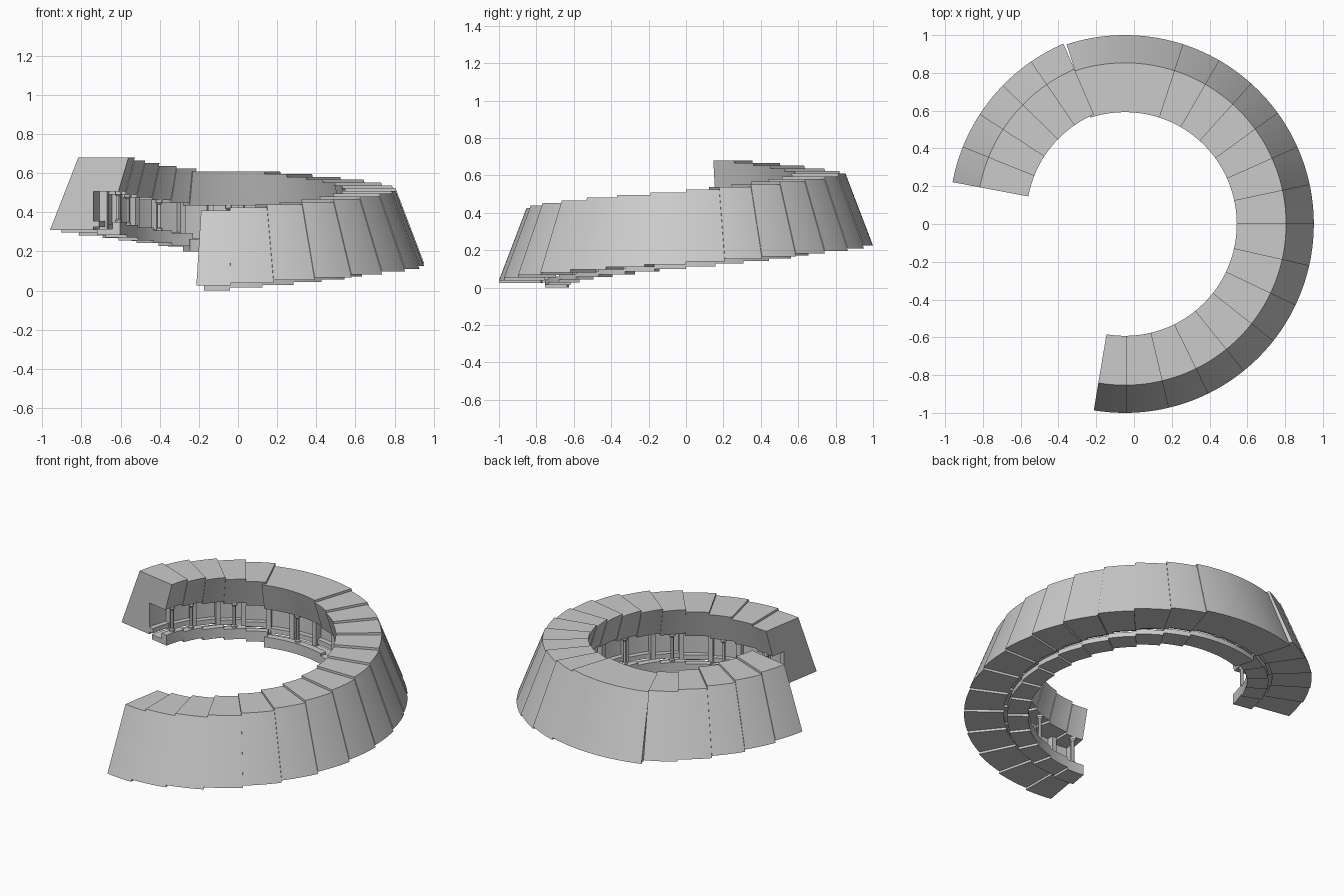
import bpy, bmesh, math

if "Cube" in bpy.data.objects:
    bpy.data.objects.remove(bpy.data.objects["Cube"])

MAIN = (-0.048, 0.0)      # centre of the large arc
LEFT = (0.022, 0.036)     # centre of the shorter left arc
RISE = 0.0142             # step between neighbouring segments


def sweep(name, profile, a0, a1, centre, steps=8):
    """Revolve a closed (radius, z) profile between two angles (degrees)."""
    bm = bmesh.new()
    rings = []
    for k in range(steps + 1):
        a = math.radians(a0 + (a1 - a0) * k / steps)
        rings.append([bm.verts.new((centre[0] + r * math.cos(a),
                                    centre[1] + r * math.sin(a), z))
                      for r, z in profile])
    n = len(profile)
    for p, q in zip(rings, rings[1:]):
        for j in range(n):
            bm.faces.new((p[j], p[(j + 1) % n], q[(j + 1) % n], q[j]))
    bm.faces.new(rings[0])
    bm.faces.new(rings[-1])
    bmesh.ops.recalc_face_normals(bm, faces=bm.faces[:])
    finish(name, bm)


def finish(name, bm):
    me = bpy.data.meshes.new(name)
    bm.to_mesh(me)
    bm.free()
    ob = bpy.data.objects.new(name, me)
    bpy.context.collection.objects.link(ob)
    bpy.context.view_layer.objects.active = ob
    ob.select_set(True)
    bpy.ops.object.shade_smooth_by_angle(angle=math.radians(30))
    ob.select_set(False)


def rect(r0, r1, z0, z1):
    return [(r0, z0), (r1, z0), (r1, z1), (r0, z1)]


def column(name, r, angle, centre, z0, z1):
    """Slim turned post with base and capital."""
    a = math.radians(angle)
    x, y = centre[0] + r * math.cos(a), centre[1] + r * math.sin(a)
    prof = [(0.016, z0), (0.016, z0 + 0.015), (0.010, z0 + 0.02),
            (0.010, z1 - 0.025), (0.018, z1 - 0.015), (0.018, z1)]
    bm = bmesh.new()
    n = 12
    rings = [[bm.verts.new((x + q * math.cos(2 * math.pi * k / n),
                            y + q * math.sin(2 * math.pi * k / n), z))
              for k in range(n)] for q, z in prof]
    for lo, hi in zip(rings, rings[1:]):
        for k in range(n):
            bm.faces.new((lo[k], lo[(k + 1) % n], hi[(k + 1) % n], hi[k]))
    bm.faces.new(rings[0])
    bm.faces.new(rings[-1])
    bmesh.ops.recalc_face_normals(bm, faces=bm.faces[:])
    finish(name, bm)


# Segment list: start angle, end angle, centre
cuts = [-99.5] + [-89.5 + 12.8 * k for k in range(7)] + [12 * k for k in range(7)]
cuts[7] = -12.8
cuts.append(108)
segments = [(a, b, MAIN) for a, b in zip(cuts, cuts[1:])]
segments = [s for s in segments if s[1] - s[0] > 0.5]
segments += [(113.3 + 11.2 * k, 113.3 + 11.2 * (k + 1), LEFT) for k in range(5)]
count = len(segments)

for i, (a0, a1, c) in enumerate(segments):
    top = 0.41 + 0.27 * i / (count - 1)
    bottom = top - (0.385 if c is MAIN else 0.37)
    ceiling = top - 0.175
    n = 18 if a1 - a0 > 20 else 7

    # battered outer wall with overhanging inner parapet
    sweep("outer_wall", [(0.775, bottom), (1.0, bottom), (0.853, top),
                         (0.592, top), (0.645, ceiling), (0.775, ceiling)],
          a0, a1, c, n)

    # walkway with raised inner kerb
    f = bottom - 0.025
    sweep("walkway", [(0.635, f), (0.755, f), (0.755, f + 0.03),
                      (0.675, f + 0.03), (0.675, f + 0.065), (0.635, f + 0.065)],
          a0, a1, c, n)

    # framed panels along the back of the gallery
    for part in range(3 if a1 - a0 > 20 else 1):
        w = (a1 - a0) / (3 if a1 - a0 > 20 else 1)
        b0 = a0 + part * w
        sweep("panel_pier", rect(0.735, 0.776, f + 0.028, ceiling),
              b0, b0 + 2.2, c, 2)
        sweep("panel_sill", rect(0.745, 0.776, f + 0.04, f + 0.07),
              b0 + 2.2, b0 + w, c, 4)

    # posts carrying the parapet
    if i % 2 == 0 or i == count - 1:
        column("gallery_post", 0.66, (a0 + a1) / 2, c, f + 0.06, ceiling + 0.002)
